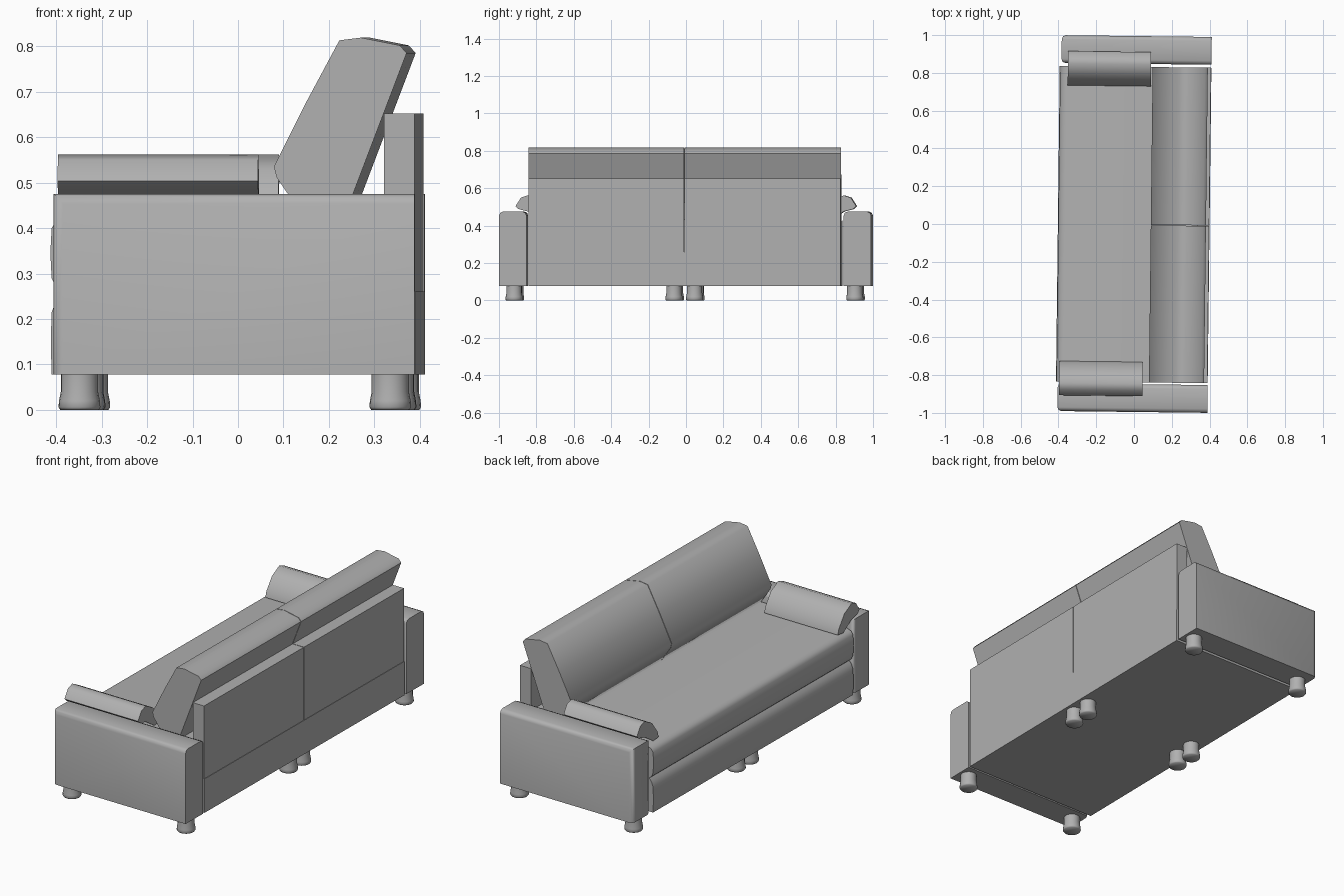
import bpy, bmesh, math
from mathutils import Matrix

if "Cube" in bpy.data.objects:
    bpy.data.objects.remove(bpy.data.objects["Cube"])

# the whole sofa stands very slightly turned about z
TURN = Matrix.Rotation(-0.0119, 4, 'Z')

grey = bpy.data.materials.new("dark_grey_fabric")
grey.diffuse_color = (0.44, 0.44, 0.44, 1)
grey.use_nodes = True
grey.node_tree.nodes["Principled BSDF"].inputs["Base Color"].default_value = grey.diffuse_color


def finish(name, bm, angle=60):
    bmesh.ops.recalc_face_normals(bm, faces=bm.faces)
    bm.transform(TURN)
    me = bpy.data.meshes.new(name)
    bm.to_mesh(me)
    bm.free()
    me.materials.append(grey)
    ob = bpy.data.objects.new(name, me)
    bpy.context.collection.objects.link(ob)
    bpy.ops.object.select_all(action='DESELECT')
    ob.select_set(True)
    bpy.context.view_layer.objects.active = ob
    bpy.ops.object.shade_smooth_by_angle(angle=math.radians(angle))
    return ob


def extrude(points, axis, a, b):
    """Closed profile swept along x (points are y,z) or y (points are x,z)."""
    bm = bmesh.new()
    place = (lambda p, t: (t, p[0], p[1])) if axis == 'x' else (lambda p, t: (p[0], t, p[1]))
    ends = [[bm.verts.new(place(p, t)) for p in points] for t in (a, b)]
    n = len(points)
    for ring in ends:
        bm.faces.new(ring)
    for i in range(n):
        j = (i + 1) % n
        bm.faces.new((ends[0][i], ends[0][j], ends[1][j], ends[1][i]))
    return bm


def box(x0, x1, z0, z1):
    return [(x0, z0), (x1, z0), (x1, z1), (x0, z1)]


Y0, Y1 = -0.838, 0.832

# base with rounded front
base = [(0.4, 0.078), (0.4, 0.26), (-0.375, 0.26),
        (-0.39, 0.242), (-0.4, 0.215), (-0.402, 0.15), (-0.4, 0.078)]
finish("base", extrude(base, 'y', Y0, Y1), 40)

# seat with rounded front
seat = [(-0.375, 0.255), (0.335, 0.255), (0.335, 0.428), (-0.36, 0.428),
        (-0.388, 0.418), (-0.4, 0.4), (-0.403, 0.345), (-0.4, 0.29), (-0.39, 0.268)]
finish("seat", extrude(seat, 'y', Y0, Y1), 40)

# two back panels and two leaning back cushions
cushion = [(0.15, 0.43), (0.245, 0.43), (0.263, 0.475), (0.381, 0.785), (0.366, 0.802),
           (0.28, 0.819), (0.233, 0.813), (0.16, 0.677), (0.089, 0.535), (0.095, 0.512)]
for side, a, b in (("left", Y0, -0.006), ("right", -0.003, Y1)):
    finish(f"back_panel_{side}", extrude(box(0.331, 0.398, 0.26, 0.652), 'y', a, b))
    finish(f"back_cushion_{side}", extrude(cushion, 'y', a, b))

# arms: chamfered along the top and on the front corners
for side, s in (("left", -1), ("right", 1)):
    prof = [(s * y, z) for y, z in box(0.848, 0.995, 0.078, 0.475)]
    bm = extrude(prof, 'x', -0.394, 0.4)

    def wanted(e):
        m = (e.verts[0].co + e.verts[1].co) / 2
        d = e.verts[0].co - e.verts[1].co
        top = abs(d.x) > 0.5 and m.z > 0.4
        front = abs(d.z) > 0.3 and m.x < 0
        return top or front

    bmesh.ops.bevel(bm, geom=[e for e in bm.edges if wanted(e)], offset=0.021,
                    segments=2, profile=0.5, affect='EDGES')
    finish(f"arm_{side}", bm)

# bolsters leaning on the arms
bolster = [(0.73, 0.435), (0.775, 0.43), (0.845, 0.476), (0.895, 0.489), (0.911, 0.504),
           (0.882, 0.55), (0.845, 0.562), (0.785, 0.53), (0.738, 0.465)]
for side, s, x0, x1 in (("left", -1, -0.386, 0.055), ("right", 1, -0.36, 0.08)):
    finish(f"bolster_{side}", extrude([(s * y, z) for y, z in bolster], 'x', x0, x1))

# turned feet, four along each long side
foot = [(0, 0), (0.042, 0), (0.046, 0.006), (0.045, 0.02), (0.041, 0.04), (0.041, 0.08), (0, 0.08)]
for row, x in (("front", -0.338), ("back", 0.346)):
    for i, y in enumerate((-0.915, -0.06, 0.05, 0.907)):
        bm = bmesh.new()
        vs = [bm.verts.new((r, 0, z)) for r, z in foot]
        es = [bm.edges.new(p) for p in zip(vs, vs[1:])]
        bmesh.ops.spin(bm, geom=vs + es, cent=(0, 0, 0), axis=(0, 0, 1),
                       angle=2 * math.pi, steps=20)
        bmesh.ops.remove_doubles(bm, verts=bm.verts, dist=1e-4)
        bm.transform(Matrix.Translation((x, y, 0)))
        finish(f"foot_{row}_{i + 1}", bm)
